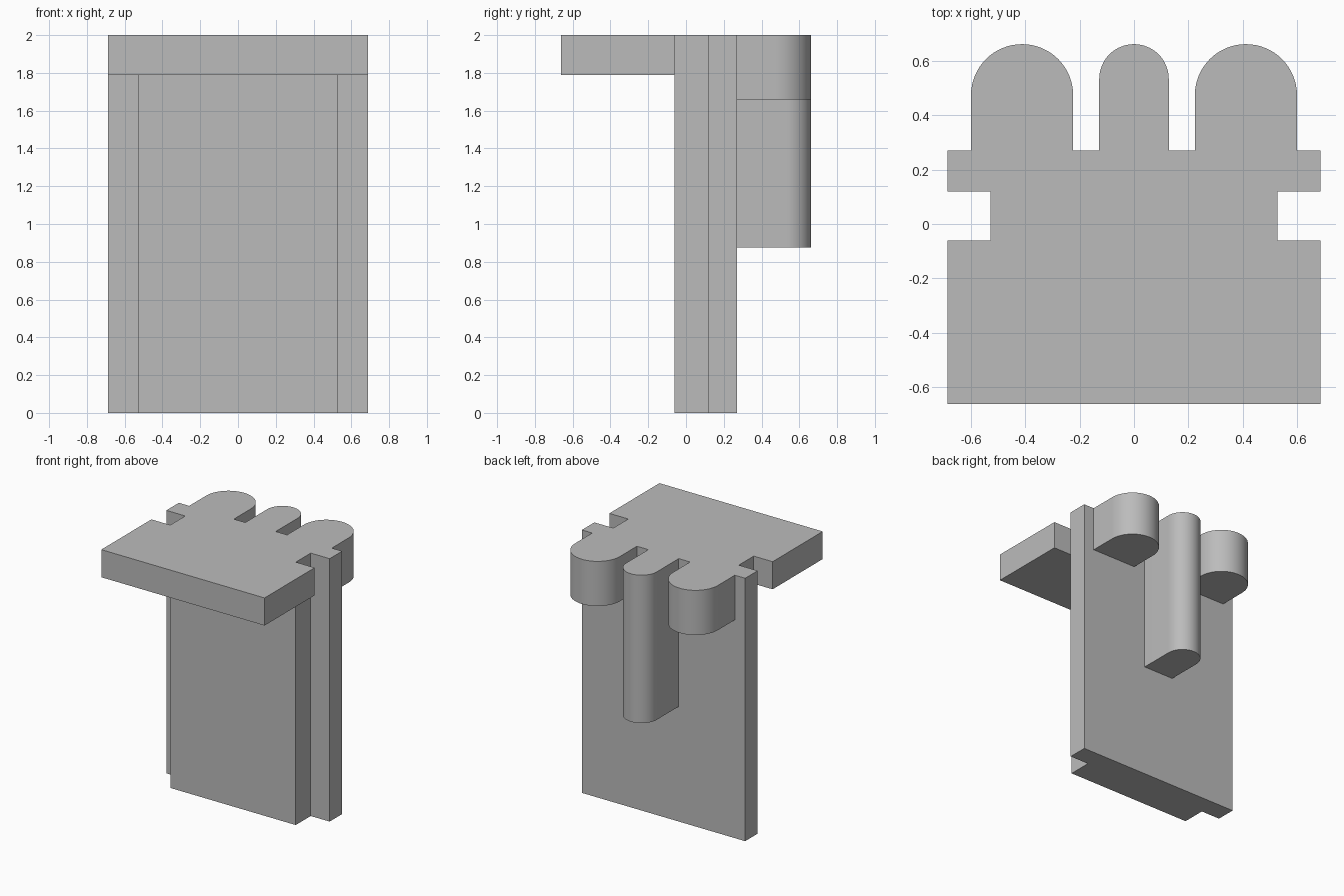
import bpy
import math

old = bpy.data.objects.get("Cube")
if old:
    bpy.data.objects.remove(old, do_unlink=True)

grey = bpy.data.materials.new("plain grey")
grey.use_nodes = True
GREY = (0.5, 0.5, 0.5, 1)
grey.diffuse_color = GREY
grey.node_tree.nodes["Principled BSDF"].inputs["Base Color"].default_value = GREY


def extrude(name, outline, bottom, top):
    """Solid prism from an anticlockwise outline in plan."""
    n = len(outline)
    verts = [(x, y, z) for z in (bottom, top) for x, y in outline]
    sides = [(i, (i + 1) % n, (i + 1) % n + n, i + n) for i in range(n)]
    caps = [tuple(reversed(range(n))), tuple(range(n, 2 * n))]
    mesh = bpy.data.meshes.new(name)
    mesh.from_pydata(verts, [], sides + caps)
    mesh.materials.append(grey)
    obj = bpy.data.objects.new(name, mesh)
    bpy.context.collection.objects.link(obj)
    return obj


def rounded_rib(name, x, radius, bottom):
    """Upright rib with a half-round back, rooted inside the panel."""
    steps = 32
    arc = [(x + radius * math.cos(math.pi * i / steps),
            BACK - radius + radius * math.sin(math.pi * i / steps))
           for i in range(steps + 1)]
    outline = [(x - radius, 0.2), (x + radius, 0.2)] + arc
    return extrude(name, outline, bottom, TOP)


TOP, BACK = 2.0, 0.662
W, N = 0.687, 0.528          # half widths of flanges and neck
FRONT, STEP, REAR = -0.06, 0.12, 0.27

# Tall panel, T-shaped in plan
panel = extrude("panel", [(-N, FRONT), (N, FRONT), (N, STEP), (W, STEP),
                          (W, REAR), (-W, REAR), (-W, STEP), (-N, STEP)], 0, TOP)

# Front ledge and the three ribs on the back
parts = [extrude("ledge", [(-W, -BACK), (W, -BACK), (W, FRONT), (-W, FRONT)], 1.79, TOP),
         rounded_rib("middle_rib", 0, 0.128, 0.875)]
for side, sign in (("left", 1), ("right", -1)):
    parts.append(rounded_rib(side + "_rib", sign * 0.412, 0.188, 1.66))

# Fuse everything into one solid
bpy.ops.object.select_all(action="DESELECT")
bpy.context.view_layer.objects.active = panel
panel.select_set(True)
for part in parts:
    union = panel.modifiers.new("join " + part.name, "BOOLEAN")
    union.operation = "UNION"
    union.solver = "EXACT"
    union.object = part
    bpy.ops.object.modifier_apply(modifier=union.name)
    bpy.data.objects.remove(part, do_unlink=True)
panel.name = "bracket_panel"
bpy.ops.object.shade_smooth_by_angle(angle=math.radians(30))
